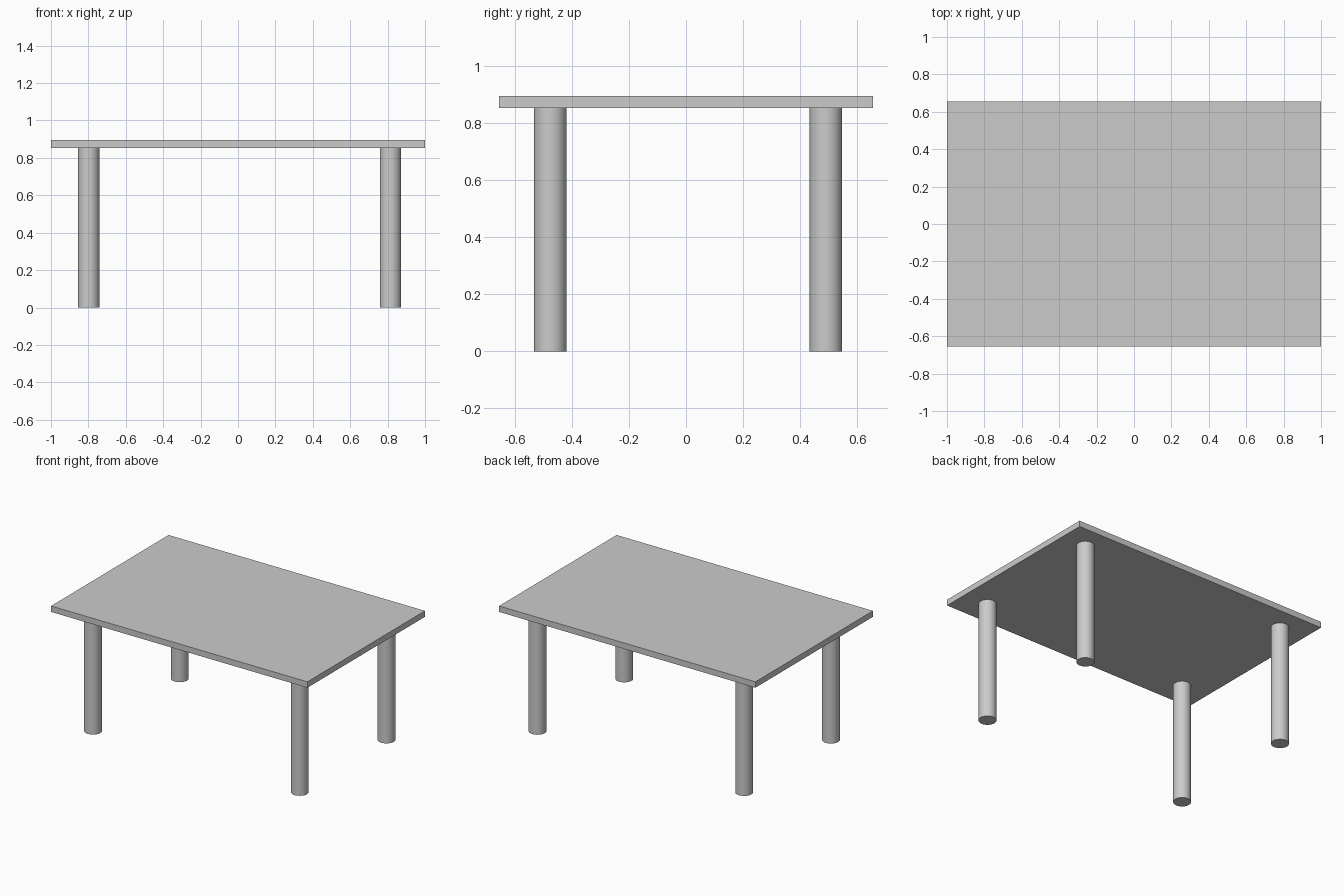
import bpy
import math

if "Cube" in bpy.data.objects:
    bpy.data.objects.remove(bpy.data.objects["Cube"])

TOP_Z, UNDER_Z = 0.895, 0.853
LEG_R = 0.057

# Rectangular table top
bpy.ops.mesh.primitive_cube_add(size=1, location=(0, 0, (TOP_Z + UNDER_Z) / 2))
top = bpy.context.object
top.name = "table_top"
top.scale = (2.0, 1.31, TOP_Z - UNDER_Z)
bpy.ops.object.transform_apply(location=False, rotation=False, scale=True)


def add_leg(name, x, y):
    bpy.ops.mesh.primitive_cylinder_add(
        vertices=48, radius=LEG_R, depth=UNDER_Z, location=(x, y, UNDER_Z / 2))
    bpy.context.object.name = name
    bpy.ops.object.shade_smooth_by_angle(angle=math.radians(30))


# Four round legs, set slightly off centre towards the back right
for side, x in (("left", -0.798), ("right", 0.815)):
    for end, y in (("front", -0.476), ("back", 0.491)):
        add_leg(f"{end}_{side}_leg", x, y)
